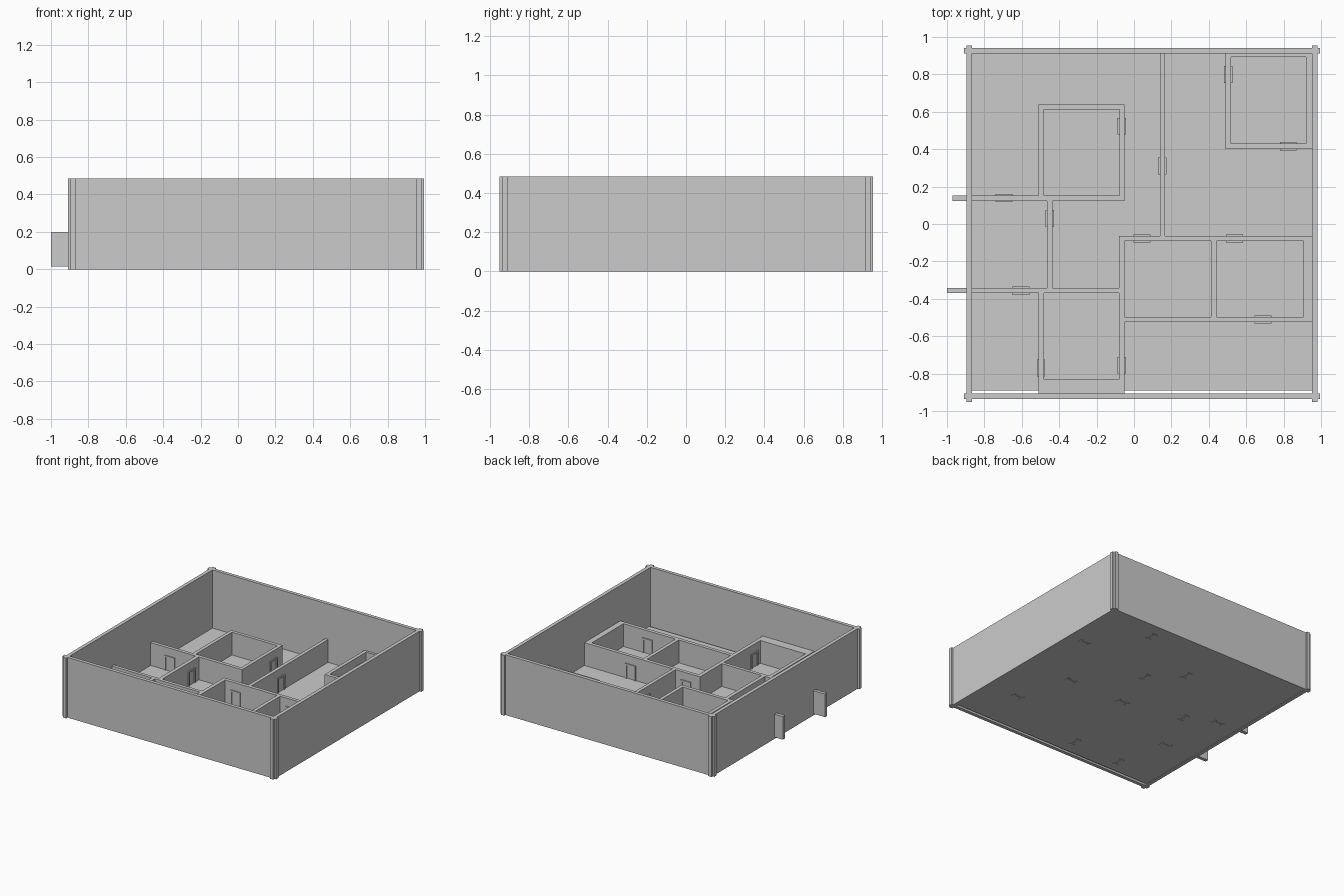
import bpy, bmesh
from mathutils import Matrix, Vector

if "Cube" in bpy.data.objects:
    bpy.data.objects.remove(bpy.data.objects["Cube"])


def build(name, boxes):
    """One object from boxes given as (x0, x1, y0, y1, z0, z1)."""
    bm = bmesh.new()
    for x0, x1, y0, y1, z0, z1 in boxes:
        centre = Vector(((x0 + x1) / 2, (y0 + y1) / 2, (z0 + z1) / 2))
        m = Matrix.Translation(centre) @ Matrix.Diagonal((x1 - x0, y1 - y0, z1 - z0, 1))
        bmesh.ops.create_cube(bm, size=1, matrix=m)
    mesh = bpy.data.meshes.new(name)
    bm.to_mesh(mesh)
    bm.free()
    ob = bpy.data.objects.new(name, mesh)
    bpy.context.collection.objects.link(ob)
    return ob


# Floor slab, slightly short of the front wall
build("floor", [(-0.867, 0.955, -0.89, 0.915, 0.004, 0.016)])

# Tall outer walls crossing past each other at the corners
H = 0.485
build("front_wall", [(-0.91, 0.995, -0.935, -0.907, 0, H)])
build("back_wall", [(-0.91, 0.995, 0.912, 0.94, 0, H)])
build("left_wall", [(-0.895, -0.866, -0.952, 0.955, 0, H)])
build("right_wall", [(0.951, 0.98, -0.952, 0.955, 0, H)])

# Low inner walls: (x0, x1, y0, y1)
inner_walls = {
    "hall_back_wall": (-0.97, -0.05, 0.124, 0.152),
    "back_room_left_wall": (-0.51, -0.482, 0.152, 0.64),
    "back_room_right_wall": (-0.078, -0.05, 0.152, 0.64),
    "back_room_back_wall": (-0.482, -0.078, 0.613, 0.64),
    "hall_cross_wall": (-0.465, -0.435, -0.343, 0.124),
    "hall_front_wall": (-1.0, -0.08, -0.37, -0.343),
    "front_room_left_wall": (-0.51, -0.482, -0.905, -0.37),
    "centre_wall": (-0.08, -0.05, -0.905, -0.064),
    "front_room_front_wall": (-0.482, -0.08, -0.905, -0.832),
    "right_rooms_back_wall": (-0.05, 0.951, -0.092, -0.064),
    "right_rooms_front_wall": (-0.05, 0.951, -0.525, -0.497),
    "right_rooms_divider": (0.412, 0.441, -0.497, -0.092),
    "right_rooms_end_wall": (0.905, 0.951, -0.497, -0.092),
    "long_partition": (0.138, 0.166, -0.064, 0.912),
    "corner_room_left_wall": (0.49, 0.518, 0.402, 0.912),
    "corner_room_front_wall": (0.518, 0.951, 0.402, 0.43),
    "corner_room_right_wall": (0.92, 0.951, 0.43, 0.912),
    "corner_room_back_wall": (0.518, 0.92, 0.893, 0.912),
}
for name, rect in inner_walls.items():
    build(name, [(*rect, 0.014, 0.2)])


# Door frames (jambs, lintel and panel) standing proud of both wall faces
def door(i, x, y, along_y):
    w, t, j, top = 0.045, 0.022, 0.013, 0.135
    ob = build(f"door_{i}", [
        (-w, -w + j, -t, t, 0.001, top),
        (w - j, w, -t, t, 0.001, top),
        (-w + j, w - j, -t, t, top - j, top),
        (-w + j, w - j, -0.006, 0.006, 0.001, top - j),
    ])
    ob.location = (x, y, 0)
    if along_y:
        ob.rotation_euler.z = 1.5707963


across = [(-0.695, 0.139), (-0.605, -0.357), (0.043, -0.078),
          (0.537, -0.078), (0.69, -0.511), (0.825, 0.416)]
along = [(-0.065, 0.523), (-0.45, 0.03), (0.151, 0.31),
         (0.504, 0.8), (-0.065, -0.755), (-0.497, -0.77)]
for i, (x, y) in enumerate(across + along):
    door(i + 1, x, y, i >= len(across))
